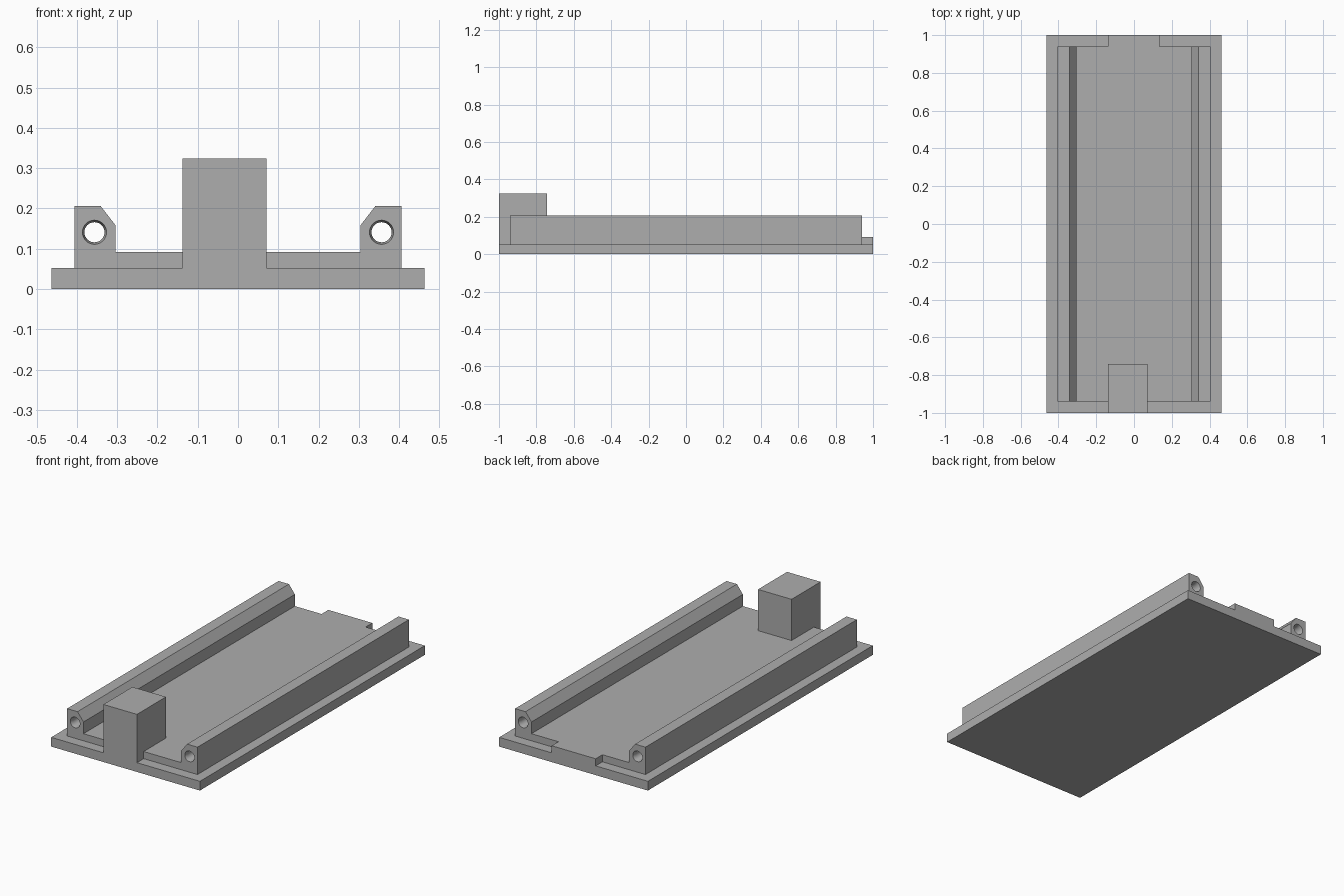
import bpy
import bmesh
import math

cube = bpy.data.objects.get("Cube")
if cube:
    bpy.data.objects.remove(cube)

grey = bpy.data.materials.new("plain grey")
grey.use_nodes = True
colour = (0.42, 0.42, 0.42, 1)
grey.diffuse_color = colour
grey.node_tree.nodes["Principled BSDF"].inputs["Base Color"].default_value = colour


def extrude_y(name, profile, y0, y1):
    """Solid from an (x, z) outline extruded from y0 to y1."""
    bm = bmesh.new()
    face = bm.faces.new([bm.verts.new((x, y0, z)) for x, z in profile])
    new = bmesh.ops.extrude_face_region(bm, geom=[face])["geom"]
    verts = [v for v in new if isinstance(v, bmesh.types.BMVert)]
    bmesh.ops.translate(bm, verts=verts, vec=(0, y1 - y0, 0))
    bmesh.ops.recalc_face_normals(bm, faces=bm.faces)
    mesh = bpy.data.meshes.new(name)
    bm.to_mesh(mesh)
    bm.free()
    mesh.materials.append(grey)
    obj = bpy.data.objects.new(name, mesh)
    bpy.context.collection.objects.link(obj)
    return obj


def box(name, x0, x1, y0, y1, z0, z1):
    return extrude_y(name, [(x0, z0), (x1, z0), (x1, z1), (x0, z1)], y0, y1)


def bore(name, x, z):
    """Through-hole cutter, flared at both ends."""
    bm = bmesh.new()
    rings = [(-1.2, 0.03), (-END, 0.03), (0.02 - END, 0.025),
             (END - 0.02, 0.025), (END, 0.03), (1.2, 0.03)]
    sides = 32
    loops = [[bm.verts.new((x + r * math.cos(a), y, z + r * math.sin(a)))
              for a in (i * math.tau / sides for i in range(sides))]
             for y, r in rings]
    for low, high in zip(loops, loops[1:]):
        for i in range(sides):
            j = (i + 1) % sides
            bm.faces.new((low[i], low[j], high[j], high[i]))
    bm.faces.new(loops[0])
    bm.faces.new(loops[-1])
    bmesh.ops.recalc_face_normals(bm, faces=bm.faces)
    mesh = bpy.data.meshes.new(name)
    bm.to_mesh(mesh)
    bm.free()
    mesh.materials.append(grey)
    obj = bpy.data.objects.new(name, mesh)
    bpy.context.collection.objects.link(obj)
    return obj


def combine(target, tool, operation):
    """Apply a boolean and discard the tool."""
    mod = target.modifiers.new(operation, 'BOOLEAN')
    mod.operation = operation
    mod.solver = 'EXACT'
    mod.object = tool
    bpy.context.view_layer.objects.active = target
    bpy.ops.object.modifier_apply(modifier=mod.name)
    bpy.data.objects.remove(tool)


END = 0.94
BASE_TOP, FLOOR, RAIL_TOP = 0.052, 0.092, 0.206

# Base plate
tray = box("slide_tray", -0.463, 0.463, -1, 1, 0, BASE_TOP)

# Floor with a bevelled rail on each side
half = [(0.406, BASE_TOP), (0.406, RAIL_TOP), (0.341, RAIL_TOP),
        (0.304, 0.158), (0.304, FLOOR)]
channel = extrude_y("channel", half + [(-x, z) for x, z in reversed(half)], -END, END)

# Bores along the rails
for side in (-1, 1):
    combine(channel, bore("rail_bore", side * 0.3565, 0.141), 'DIFFERENCE')
combine(tray, channel, 'UNION')

# Rear tab level with the floor, and the tall front block
combine(tray, box("rear_tab", -0.138, 0.136, 0.9, 1, 0.02, FLOOR), 'UNION')
combine(tray, box("front_block", -0.138, 0.071, -1, -0.742, 0.02, 0.324), 'UNION')

# Smooth bores, sharp edges elsewhere
bpy.ops.object.select_all(action='DESELECT')
tray.select_set(True)
bpy.context.view_layer.objects.active = tray
bpy.ops.object.shade_smooth_by_angle(angle=math.radians(25))
